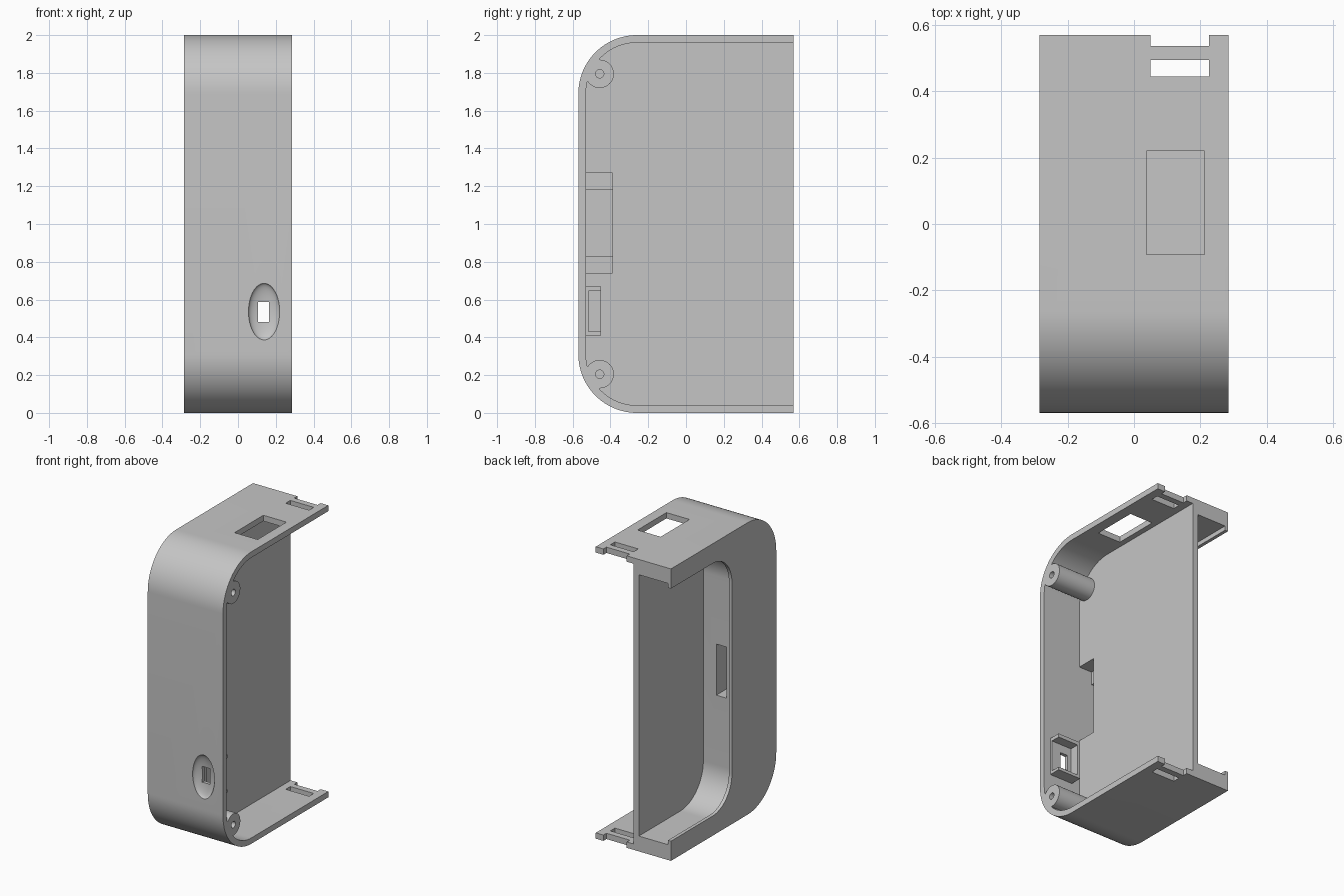
import bpy, bmesh, math
from mathutils import Matrix

cube = bpy.data.objects.get("Cube")
if cube:
    bpy.data.objects.remove(cube, do_unlink=True)

grey = bpy.data.materials.new("plain_grey")
grey.use_nodes = True
GREY = (0.56, 0.56, 0.56, 1)
grey.diffuse_color = GREY
grey.node_tree.nodes["Principled BSDF"].inputs["Base Color"].default_value = GREY


def finish(name, bm):
    bmesh.ops.recalc_face_normals(bm, faces=bm.faces)
    mesh = bpy.data.meshes.new(name)
    bm.to_mesh(mesh)
    bm.free()
    mesh.materials.append(grey)
    obj = bpy.data.objects.new(name, mesh)
    bpy.context.collection.objects.link(obj)
    return obj


def box(name, x, y, z):
    bm = bmesh.new()
    bmesh.ops.create_cube(bm, size=1)
    for v in bm.verts:
        v.co = [a + (b - a) * (c + 0.5) for (a, b), c in zip((x, y, z), v.co)]
    return finish(name, bm)


def rounded_slab(name, x, front, back, low, radius):
    """Side profile with rounded front corners, symmetric about z = 1, extruded in x."""
    high = 2 - low
    points = [(back, low), (back, high)]
    for cz, start in ((high - radius, 90), (low + radius, 180)):
        for i in range(25):
            a = math.radians(start + 90 * i / 24)
            points.append((front + radius + radius * math.cos(a), cz + radius * math.sin(a)))
    bm = bmesh.new()
    face = bm.faces.new([bm.verts.new((x[0], y, z)) for y, z in points])
    side = bmesh.ops.extrude_face_region(bm, geom=[face])
    moved = [g for g in side["geom"] if isinstance(g, bmesh.types.BMVert)]
    bmesh.ops.translate(bm, verts=moved, vec=(x[1] - x[0], 0, 0))
    return finish(name, bm)


def rod(name, x, y, z, radius):
    bm = bmesh.new()
    turn = Matrix.Translation((sum(x) / 2, y, z)) @ Matrix.Rotation(math.pi / 2, 4, 'Y')
    bmesh.ops.create_cone(bm, cap_ends=True, segments=40, radius1=radius,
                          radius2=radius, depth=x[1] - x[0], matrix=turn)
    return finish(name, bm)


def cut(target, tool):
    """Subtract the tool and discard it."""
    tool.hide_render = True
    mod = target.modifiers.new("cut", 'BOOLEAN')
    mod.operation, mod.solver, mod.object = 'DIFFERENCE', 'EXACT', tool
    bpy.context.view_layer.objects.active = target
    bpy.ops.object.modifier_apply(modifier=mod.name)
    bpy.data.objects.remove(tool, do_unlink=True)


POST_Y, POST_HEIGHTS = -0.457, (0.205, 1.795)

# Outer body, rounded at the front and flat at the back
shell = rounded_slab("enclosure_shell", (-0.285, 0.285), -0.57, 0.57, 0, 0.31)

# Left cavity, leaving screw posts and the switch holder standing
cavity = rounded_slab("left_cavity", (0, 0.4), -0.53, 0.8, 0.04, 0.27)
for z in POST_HEIGHTS:
    cut(cavity, rod("post", (-0.1, 0.285), POST_Y, z, 0.075))
holder = box("switch_holder", (0.06, 0.235), (-0.56, -0.45), (0.41, 0.67))
cut(holder, box("holder_seat", (0.08, 0.4), (-0.515, -0.3), (0.43, 0.645)))
cut(cavity, holder)
cut(shell, cavity)

# Screw holes
for z in POST_HEIGHTS:
    cut(shell, rod("screw_hole", (0.06, 0.4), POST_Y, z, 0.022))

# Right pocket, with a thin lip around its open side
cut(shell, rounded_slab("right_pocket", (-0.262, -0.042), -0.128, 0.8, 0.105, 0.25))
cut(shell, rounded_slab("lip_opening", (-0.4, -0.2), -0.09, 0.8, 0.135, 0.21))

# Stepped recess through the divider and the passage into the pocket
cut(shell, box("recess", (-0.1, 0.02), (-0.53, -0.39), (0.74, 1.27)))
cut(shell, box("deep_recess", (-0.217, -0.05), (-0.53, -0.39), (0.83, 1.18)))
cut(shell, box("passage", (-0.217, -0.14), (-0.41, -0.1), (0.83, 1.18)))

# Latch slots and back notches in both end plates
for z in ((-0.1, 0.09), (1.91, 2.1)):
    cut(shell, box("latch_slot", (0.05, 0.227), (0.445, 0.495), z))
    cut(shell, box("back_notch", (0.05, 0.227), (0.537, 0.7), z))

# Window in the top plate
cut(shell, box("top_window", (0.038, 0.213), (-0.092, 0.22), (1.9, 2.1)))

# Oval finger dish and switch opening in the front
bm = bmesh.new()
bmesh.ops.create_uvsphere(bm, u_segments=48, v_segments=24, radius=1)
bmesh.ops.transform(bm, verts=bm.verts, matrix=Matrix.Translation((0.138, -0.572, 0.536))
                    @ Matrix.Diagonal((0.083, 0.036, 0.15, 1)))
cut(shell, finish("finger_dish", bm))
cut(shell, box("switch_opening", (0.107, 0.165), (-0.7, -0.48), (0.48, 0.588)))

bpy.ops.object.select_all(action='DESELECT')
shell.select_set(True)
bpy.context.view_layer.objects.active = shell
bpy.ops.object.shade_smooth_by_angle(angle=math.radians(30))
